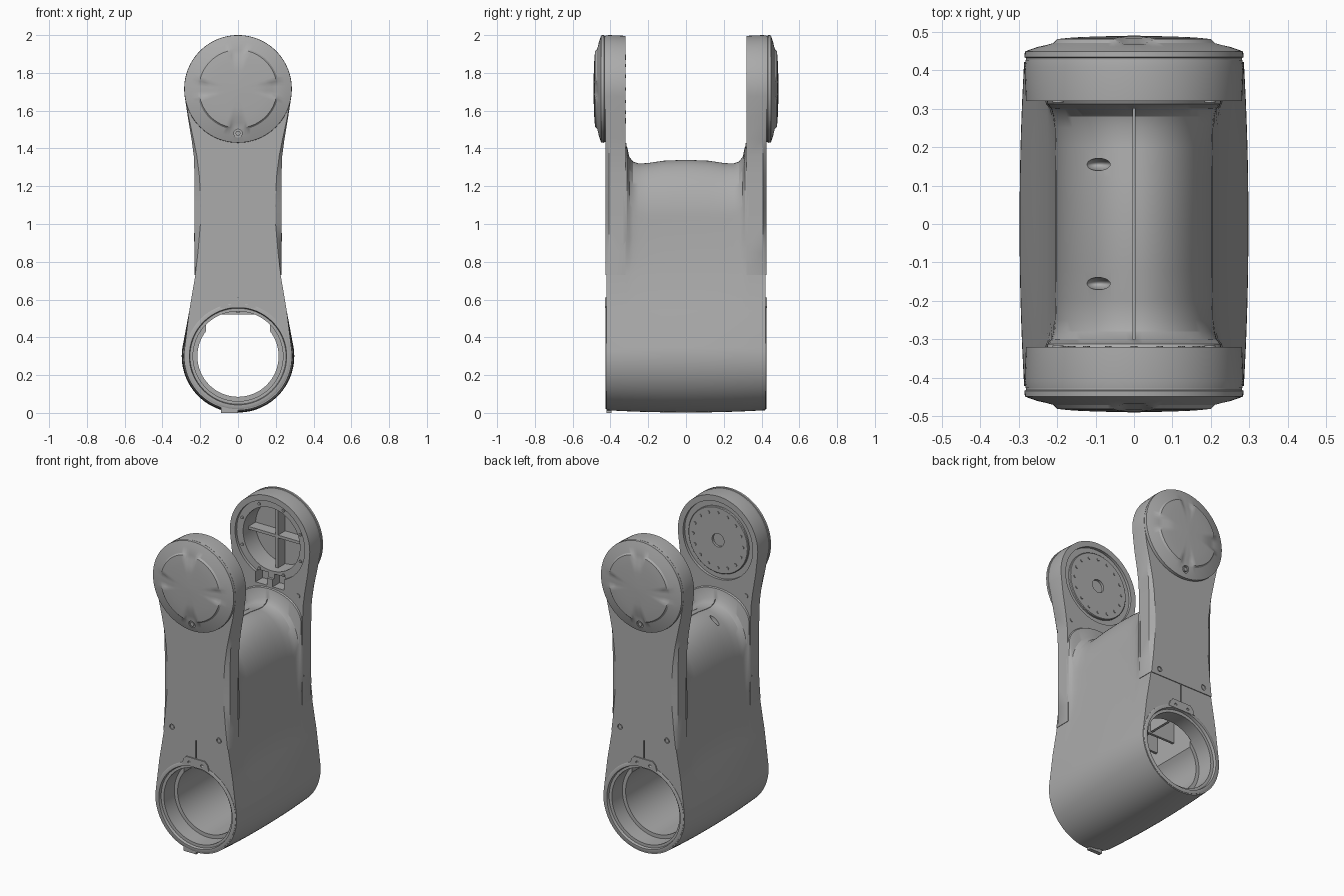
import bpy, bmesh
from math import cos, sin, pi, radians, sqrt
from mathutils import Vector

cube = bpy.data.objects.get("Cube")
if cube:
    bpy.data.objects.remove(cube, do_unlink=True)

grey = bpy.data.materials.new("matte_grey")
grey.use_nodes = True
colour = (0.41, 0.41, 0.41, 1)
grey.diffuse_color = colour
bsdf = next(n for n in grey.node_tree.nodes if n.type == 'BSDF_PRINCIPLED')
bsdf.inputs["Base Color"].default_value = colour
bsdf.inputs["Roughness"].default_value = 0.6

HEAD_Z, HEAD_R = 1.715, 0.285
TUBE_Z, TUBE_R = 0.30, 0.298


def finish(name, bm):
    bmesh.ops.recalc_face_normals(bm, faces=bm.faces)
    mesh = bpy.data.meshes.new(name)
    bm.to_mesh(mesh)
    bm.free()
    mesh.materials.append(grey)
    ob = bpy.data.objects.new(name, mesh)
    bpy.context.collection.objects.link(ob)
    return ob


def loft(name, rings, closed=False):
    """Bridge equal-length rings; cap both ends, or join last to first."""
    bm = bmesh.new()
    loops = [[bm.verts.new(p) for p in ring] for ring in rings]
    pairs = list(zip(loops, loops[1:]))
    if closed:
        pairs.append((loops[-1], loops[0]))
    else:
        bm.faces.new(loops[0])
        bm.faces.new(loops[-1])
    for a, b in pairs:
        for i in range(len(a)):
            j = (i + 1) % len(a)
            bm.faces.new((a[i], a[j], b[j], b[i]))
    return finish(name, bm)


def circle(r, y, x=0, z=0, n=64):
    return [Vector((x + r * cos(2 * pi * i / n), y, z + r * sin(2 * pi * i / n))) for i in range(n)]


def cyl(name, r, x, z, y0, y1, n=64):
    return loft(name, [circle(r, y0, x, z, n), circle(r, y1, x, z, n)])


def box(name, x0, x1, y0, y1, z0, z1):
    rings = [[(x0, y, z0), (x1, y, z0), (x1, y, z1), (x0, y, z1)] for y in (y0, y1)]
    return loft(name, rings)


def cut(ob, *cutters):
    for c in cutters:
        c.hide_render = True
        mod = ob.modifiers.new("cut", 'BOOLEAN')
        mod.operation, mod.solver, mod.object = 'DIFFERENCE', 'EXACT', c
        bpy.context.view_layer.objects.active = ob
        bpy.ops.object.modifier_apply(modifier=mod.name)
        bpy.data.objects.remove(c, do_unlink=True)


# Main body: round at the foot, arched at the top, flaring into the arms
def body_ring(y, spring, top, w):
    r = TUBE_R - 0.012 * (y / 0.42) ** 2
    half = [(r * cos(a), TUBE_Z + r * sin(a))
            for a in (radians(-90 + 99 * i / 24) for i in range(25))]
    half += [(0.258, 0.54), (0.226, 0.73)]
    if spring > 0.8:
        half += [(0.218 + (w - 0.205) * 0.3, 0.82), (w + 0.004, 0.92)]
    else:
        half += [(0.226, 0.731), (0.226, 0.732)]
    half += [(w * cos(a), spring + (top - spring) * sin(a))
             for a in (pi / 2 * i / 16 for i in range(17))]
    right = [(x, z) for x, z in half[1:-1]]
    outline = [half[0]] + right + [(0, half[-1][1])] + [(-x, z) for x, z in reversed(right)]
    return [Vector((x, y, z)) for x, z in outline]


stations = [(0, 1.02, 1.34, 0.205), (0.12, 1.02, 1.335, 0.205), (0.2, 1.02, 1.323, 0.206),
            (0.25, 1.03, 1.32, 0.207), (0.28, 1.05, 1.33, 0.21), (0.3, 1.1, 1.355, 0.215),
            (0.312, 1.25, 1.41, 0.225), (0.33, 1.27, 1.42, 0.228), (0.332, 0.734, 0.74, 0.226),
            (0.41, 0.734, 0.74, 0.226), (0.422, 0.734, 0.74, 0.226)]
rings = [body_ring(-y, *s) for y, *s in reversed(stations[1:])]
rings += [body_ring(y, *s) for y, *s in stations]
body = loft("body", rings)

cut(body, cyl("bore", 0.215, 0, TUBE_Z, -0.6, 0.6),
    box("cavity", -0.17, 0.17, -0.31, 0.31, TUBE_Z, 1.0),
    box("top_seam", -0.002, 0.002, -0.3, 0.3, 1.31, 1.5))
for s in (-1, 1):
    cut(body, cyl("mouth", 0.258, 0, TUBE_Z, s * 0.405, s * 0.5),
        cyl("inner_mouth", 0.238, 0, TUBE_Z, s * 0.3, s * 0.5),
        box("end_seam", -0.003, 0.003, s * 0.415, s * 0.5, 0.6, 0.725))
    # Oval cable hole in the arch
    bpy.ops.mesh.primitive_uv_sphere_add(radius=1, location=(-0.095, s * 0.155, 1.3))
    hole = bpy.context.object
    hole.scale = (0.035, 0.016, 0.05)
    cut(body, hole)

# Ribs inside the hollow body
box("long_rib", -0.008, 0.008, -0.31, 0.31, 0.53, 1.0)
for y in (-0.15, 0.0, 0.15):
    box("cross_rib", -0.172, 0.172, y - 0.008, y + 0.008, 0.52, 1.0)
box("bottom_lip", -0.09, 0, -0.42, -0.395, 0, 0.04)


# Arm outline from its foot up the side and round the head
def arm_ring(y, sides, r):
    right = [(w, z) for z, w in sides]
    arc = [(r * cos(a), HEAD_Z + r * sin(a)) for a in (radians(-8 + 196 * i / 48) for i in range(49))]
    return [Vector((x, y, z)) for x, z in right + arc + [(-x, z) for x, z in reversed(right)]]


edge = [(0.73, 0.229), (0.85, 0.23), (1.0, 0.229), (1.1, 0.229), (1.25, 0.23),
        (1.36, 0.234), (1.45, 0.246), (1.57, 0.266)]
face = [(0.73, 0.226), (0.85, 0.212), (1.0, 0.199), (1.1, 0.197), (1.25, 0.204),
        (1.36, 0.218), (1.45, 0.236), (1.57, 0.262)]

# Domed cap levels: radius, height, height in the four notches
cap_levels = [(0.281, 0.426, 0.426), (0.281, 0.432, 0.432), (0.285, 0.434, 0.434),
              (0.284, 0.449, 0.449), (0.25, 0.461, 0.461), (0.216, 0.471, 0.468),
              (0.207, 0.481, 0.469), (0.18, 0.484, 0.473), (0.15, 0.486, 0.484),
              (0.1, 0.488, 0.488), (0.05, 0.489, 0.489), (0.01, 0.49, 0.49)]


def cap_ring(s, r, high, low, n=96):
    ring = circle(r, 0, 0, HEAD_Z, n)
    for i, p in enumerate(ring):
        off = abs((i + n // 8) % (n // 4) - n // 8)
        t = min(1, max(0, (off - 2) / 2))
        p.y = s * (low + (high - low) * t)
    return ring


for s, side in ((-1, "front"), (1, "back")):
    arm = loft(side + "_arm", [arm_ring(s * 0.32, edge, HEAD_R - 0.004),
                               arm_ring(s * 0.408, edge, HEAD_R),
                               arm_ring(s * 0.427, face, HEAD_R - 0.003)])
    cap = loft(side + "_cap", [cap_ring(s, *lv) for lv in cap_levels])
    cut(arm, cyl("head_recess", 0.245, 0, HEAD_Z, s * 0.3, s * 0.337))
    for x in (-0.165, 0.165):
        cut(arm, cyl("screw_well", 0.017, x, 0.77, s * 0.42, s * 0.5, 20))
        cyl(side + "_arm_screw", 0.012, x, 0.77, s * 0.41, s * 0.425, 6)
        cyl(side + "_inner_screw", 0.014, x * 1.2, 1.415, s * 0.33, s * 0.316, 16)
    cut(cap, cyl("cap_screw_well", 0.022, 0, 1.48, s * 0.452, s * 0.5, 24))
    cyl(side + "_cap_screw", 0.014, 0, 1.48, s * 0.44, s * 0.463, 6)

    # Collar round the foot opening and its two-hole latch tab
    loft(side + "_collar", [circle(r, s * y, 0, TUBE_Z) for r, y in
         ((0.28, 0.41), (0.28, 0.424), (0.274, 0.427), (0.258, 0.427), (0.254, 0.41))], True)
    tab_shape = [(-0.095, 0.555), (0.095, 0.555), (0.085, 0.59), (0.065, 0.61),
                 (-0.065, 0.61), (-0.085, 0.59)]
    tab = loft(side + "_latch_tab", [[(x, s * y, z) for x, z in tab_shape] for y in (0.41, 0.429)])
    for x in (-0.045, 0.045):
        cut(tab, cyl("tab_hole", 0.009, x, 0.578, s * 0.42, s * 0.5, 16))

    if s < 0:
        # Drive hub with a bolt circle
        hub = loft("drive_hub", [circle(r, s * y, 0, HEAD_Z) for r, y in
                                 ((0.21, 0.345), (0.21, 0.326), (0.206, 0.322))])
        cut(hub, cyl("hub_bore", 0.042, 0, HEAD_Z, s * 0.3, s * 0.34, 32))
        for i in range(16):
            a = 2 * pi * i / 16
            cyl("hub_bolt", 0.009, 0.175 * cos(a), HEAD_Z + 0.175 * sin(a), s * 0.33, s * 0.317, 10)
    else:
        # Open bearing side, with the ribbed inside of the cap behind it
        for ob in (arm, cap):
            cut(ob, cyl("opening", 0.2, 0, HEAD_Z, 0.3, 0.462))
        for x in (-0.06, 0.06):
            cut(arm, box("cable_slot", x - 0.04, x + 0.04, 0.3, 0.39, 1.425, 1.5))
        box("cap_rib_flat", -0.2, 0.2, 0.39, 0.465, HEAD_Z - 0.009, HEAD_Z + 0.009)
        box("cap_rib_upright", -0.009, 0.009, 0.39, 0.465, HEAD_Z - 0.2, HEAD_Z + 0.2)
        for i in range(8):
            a = 2 * pi * (i + 0.5) / 8
            cyl("bearing_bolt", 0.009, 0.222 * cos(a), HEAD_Z + 0.222 * sin(a), 0.345, 0.33, 10)

# Smooth curved faces, keep edges crisp
bpy.ops.object.select_all(action='DESELECT')
for ob in bpy.context.scene.objects:
    if ob.type == 'MESH' and grey.name in ob.data.materials:
        ob.select_set(True)
        bpy.context.view_layer.objects.active = ob
bpy.ops.object.shade_smooth_by_angle(angle=radians(30))
